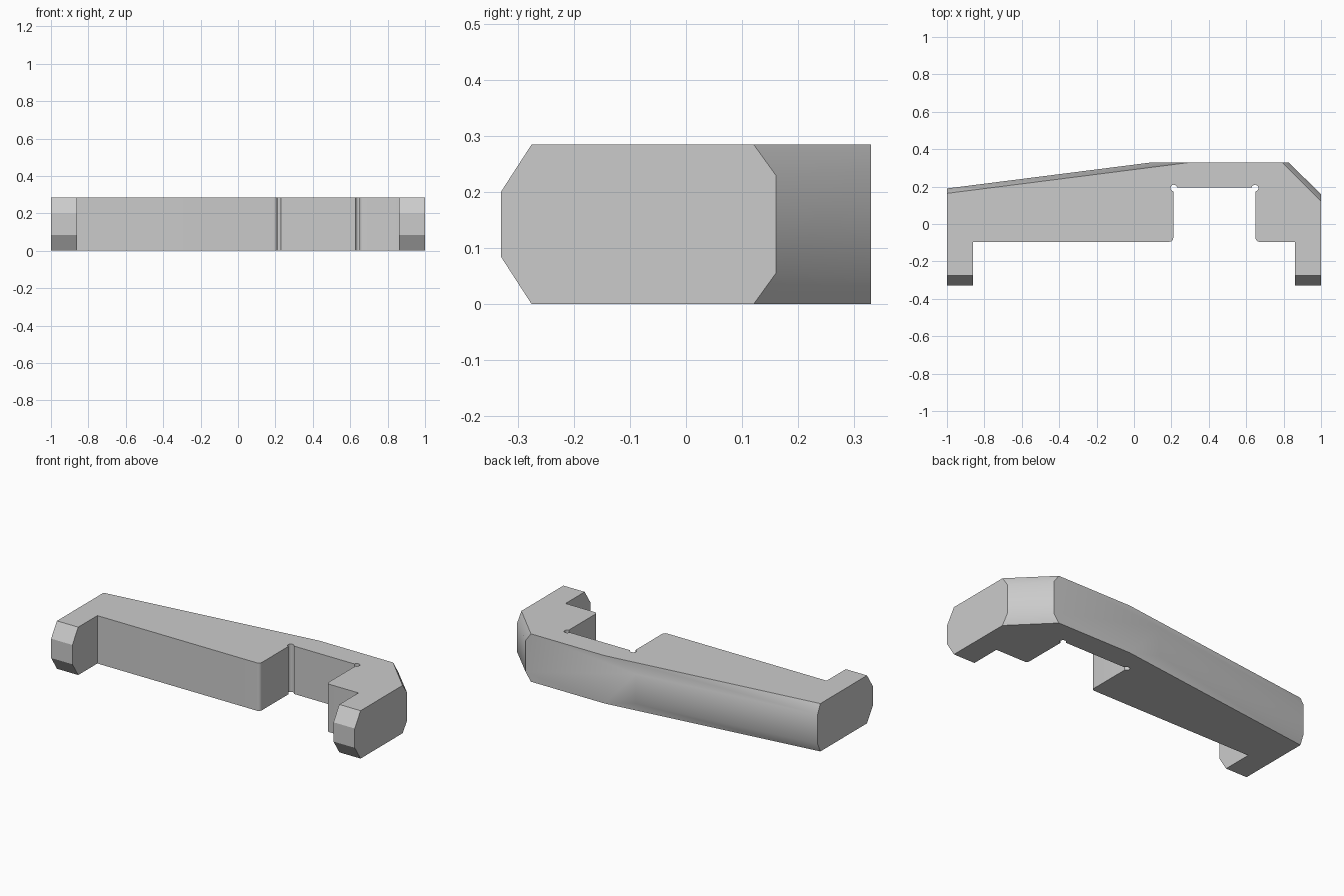
import bpy, bmesh, math
from mathutils import Vector

cube = bpy.data.objects.get("Cube")
if cube:
    bpy.data.objects.remove(cube, do_unlink=True)

HEIGHT = 0.285
NOTCH_X = 0.43  # centre line of the notch


def arc(cx, cy, r, start, end, steps):
    angles = [math.radians(start + (end - start) * i / steps) for i in range(steps + 1)]
    return [(cx + r * math.cos(a), cy + r * math.sin(a)) for a in angles]


# One wall of the notch: rounded lip, then a corner relief; mirrored for the other
wall = arc(0.19, -0.075, 0.02, -90, 0, 6) + arc(0.213, 0.192, 0.018, 260, 10, 12)
other_wall = [(2 * NOTCH_X - x, y) for x, y in reversed(wall)]
outline = ([(-1, -0.33), (-0.86, -0.33), (-0.86, -0.095)] + wall + other_wall
           + [(0.86, -0.095), (0.86, -0.33), (1, -0.33), (1, 0.16),
              (0.825, 0.33), (0.1, 0.33), (-1, 0.19)])

# Extrude the outline
bm = bmesh.new()
base = bm.faces.new([bm.verts.new((x, y, 0)) for x, y in outline])
top = bmesh.ops.extrude_face_region(bm, geom=[base])["geom"]
bmesh.ops.translate(bm, vec=(0, 0, HEIGHT),
                    verts=[g for g in top if isinstance(g, bmesh.types.BMVert)])
bmesh.ops.recalc_face_normals(bm, faces=bm.faces)


def chamfer(point, outward, depth, rise):
    """Slice the upper and lower edges of the side that faces outward."""
    n = Vector(outward).normalized()
    for sign in (1, -1):
        z = HEIGHT - rise if sign == 1 else rise
        cut = bmesh.ops.bisect_plane(
            bm, geom=bm.verts[:] + bm.edges[:] + bm.faces[:], dist=1e-5,
            plane_co=(*point, z), plane_no=(n.x * rise, n.y * rise, sign * depth),
            clear_outer=True)["geom_cut"]
        rim = [g for g in cut if isinstance(g, bmesh.types.BMEdge) and g.is_boundary]
        bmesh.ops.edgenet_fill(bm, edges=rim)


chamfer((-1, 0.19), (-0.14, 1.1), 0.026, 0.055)   # long sloping back
chamfer((1, 0.16), (1, 1), 0.028, 0.055)          # short angled corner
chamfer((0, -0.33), (0, -1), 0.055, 0.085)        # tips of the end hooks
bmesh.ops.recalc_face_normals(bm, faces=bm.faces)

mesh = bpy.data.meshes.new("bracket_body")
bm.to_mesh(mesh)
bm.free()
body = bpy.data.objects.new("bracket_body", mesh)
bpy.context.collection.objects.link(body)

# Plain grey finish
grey = bpy.data.materials.new("light_grey")
grey.use_nodes = True
colour = (0.6, 0.6, 0.6, 1)
grey.diffuse_color = colour
grey.node_tree.nodes["Principled BSDF"].inputs["Base Color"].default_value = colour
mesh.materials.append(grey)

# Smooth the shallow bends, keep the edges crisp
bpy.ops.object.select_all(action="DESELECT")
body.select_set(True)
bpy.context.view_layer.objects.active = body
bpy.ops.object.shade_smooth_by_angle(angle=math.radians(30))
